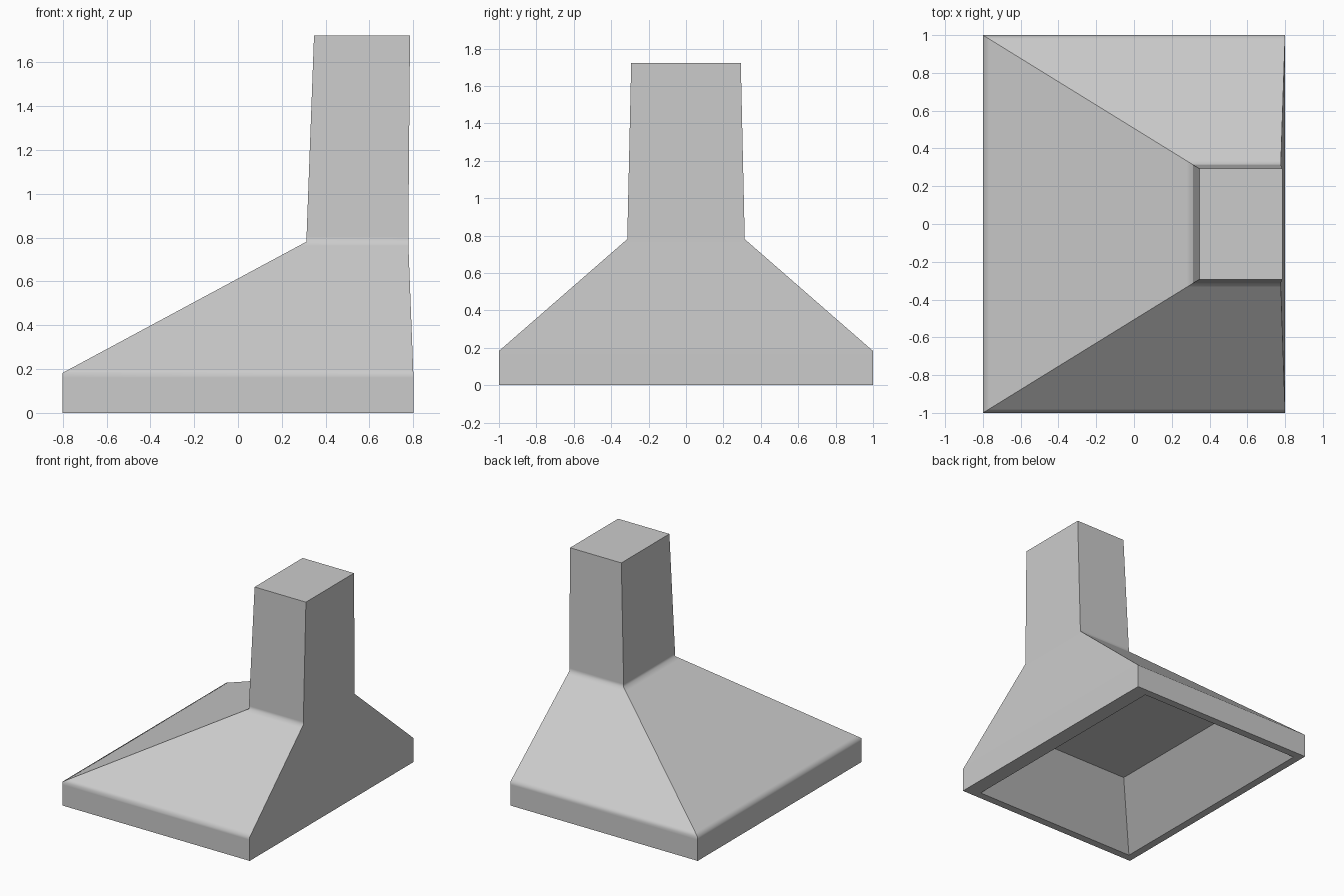
import bpy, bmesh

if "Cube" in bpy.data.objects:
    bpy.data.objects.remove(bpy.data.objects["Cube"])

# Cross-sections as (x_min, x_max, half_width_y, z)
BASE = (-0.80, 0.80, 1.00, 0.0)
RIM = (-0.80, 0.80, 1.00, 0.183)
NECK = (0.312, 0.777, 0.314, 0.781)
TOP = (0.347, 0.785, 0.293, 1.723)
MOUTH = (-0.74, 0.68, 0.94, 0.0)
CEILING = (-0.405, 0.345, 0.60, 0.383)


def between(a, b, t):
    return tuple(p + (q - p) * t for p, q in zip(a, b))


def add_ring(bm, section):
    x0, x1, y, z = section
    return [bm.verts.new(c) for c in
            ((x0, -y, z), (x1, -y, z), (x1, y, z), (x0, y, z))]


# Underside recess, rim, sloped canopy and chimney as one continuous skin;
# narrow support loops keep the soft creases tight
sections = [CEILING, MOUTH, BASE,
            between(BASE, RIM, 0.88), RIM, between(RIM, NECK, 0.03),
            between(RIM, NECK, 0.97), NECK, between(NECK, TOP, 0.025), TOP]

bm = bmesh.new()
rings = [add_ring(bm, s) for s in sections]
for low, high in zip(rings, rings[1:]):
    for i in range(4):
        j = (i + 1) % 4
        bm.faces.new((low[i], low[j], high[j], high[i]))
bm.faces.new(rings[0][::-1])
bm.faces.new(rings[-1])
bmesh.ops.recalc_face_normals(bm, faces=bm.faces)

# Smooth shading across the horizontal creases, sharp everywhere else
soft = {v for ring in rings[3:9] for v in ring}
for face in bm.faces:
    face.smooth = True
for edge in bm.edges:
    a, b = edge.verts
    edge.smooth = a in soft and b in soft and abs(a.co.z - b.co.z) < 1e-5

mesh = bpy.data.meshes.new("extractor_hood")
bm.to_mesh(mesh)
bm.free()
hood = bpy.data.objects.new("extractor_hood", mesh)
bpy.context.collection.objects.link(hood)
